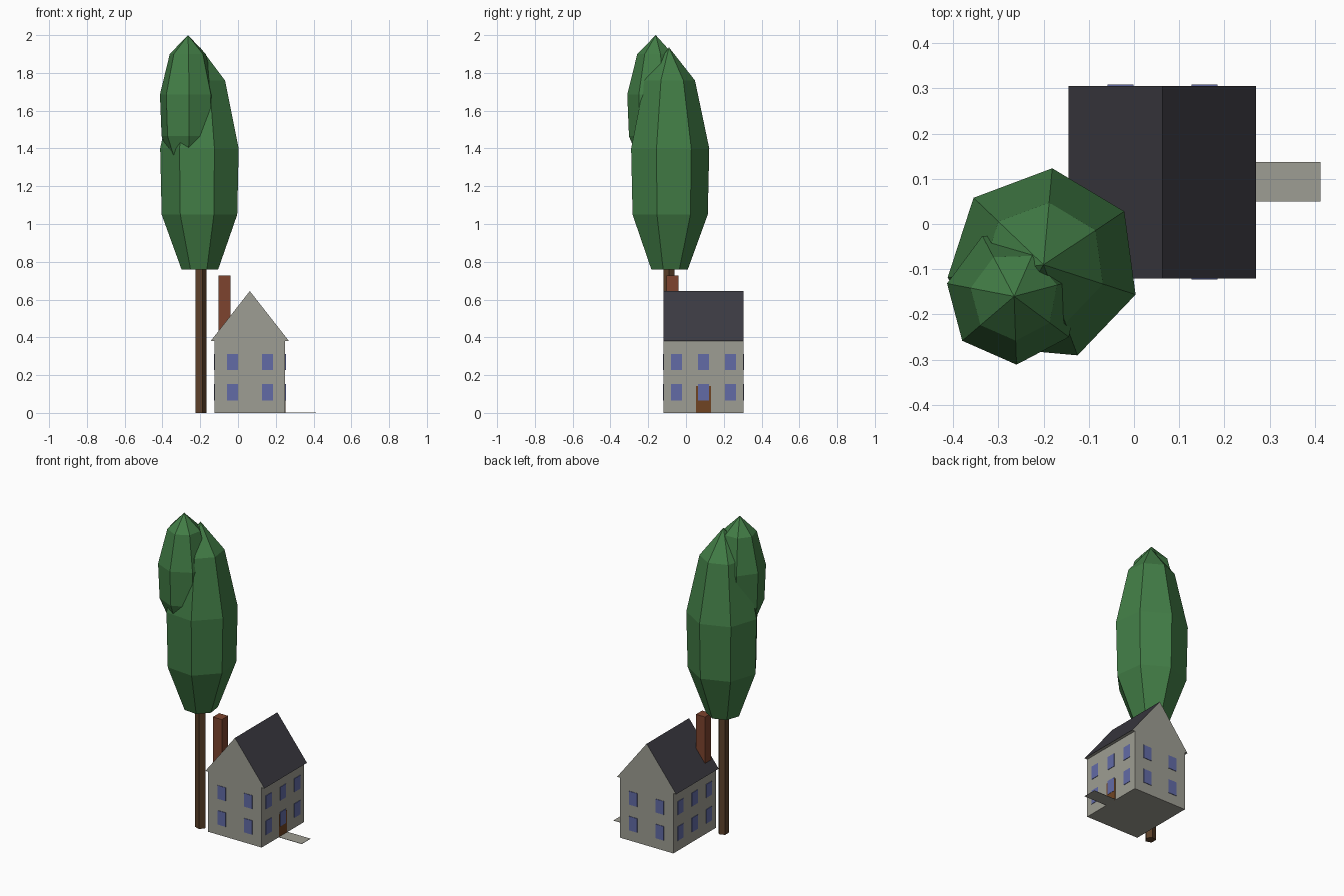
import bpy, bmesh, math
from mathutils import Vector

if "Cube" in bpy.data.objects:
    bpy.data.objects.remove(bpy.data.objects["Cube"])


def srgb(r, g, b):
    return tuple(((c / 255 + 0.055) / 1.055) ** 2.4 for c in (r, g, b)) + (1,)


def material(name, *rgb):
    m = bpy.data.materials.new(name)
    m.diffuse_color = srgb(*rgb)
    m.use_nodes = True
    m.node_tree.nodes["Principled BSDF"].inputs["Base Color"].default_value = m.diffuse_color
    return m


STONE = material("grey stone", 158, 157, 147)
SLATE = material("dark slate", 59, 58, 65)
LEAF = material("leaf green", 66, 125, 70)
BARK = material("bark brown", 92, 65, 42)
BRICK = material("red brick", 125, 68, 46)
WOOD = material("door brown", 112, 68, 34)
GLASS = material("window blue", 98, 107, 166)


def finish(name, bm, *mats):
    bmesh.ops.recalc_face_normals(bm, faces=bm.faces[:])
    mesh = bpy.data.meshes.new(name)
    bm.to_mesh(mesh)
    bm.free()
    for m in mats:
        mesh.materials.append(m)
    ob = bpy.data.objects.new(name, mesh)
    bpy.context.collection.objects.link(ob)
    return ob


def add_box(bm, lo, hi):
    lo, hi = Vector(lo), Vector(hi)
    vs = bmesh.ops.create_cube(bm, size=1)["verts"]
    for v in vs:
        v.co = Vector((lo[i] + (v.co[i] + 0.5) * (hi[i] - lo[i]) for i in range(3)))


def box(name, lo, hi, mat):
    bm = bmesh.new()
    add_box(bm, lo, hi)
    return finish(name, bm, mat)


def turned(name, centre, sides, angle, rings, mat):
    """Faceted solid of rings (radius, z); radius 0 makes a tip."""
    bm = bmesh.new()
    prev = None
    for r, z in rings:
        n = sides if r else 1
        ring = []
        for k in range(n):
            a = math.radians(angle) + math.tau * k / sides
            ring.append(bm.verts.new((centre[0] + r * math.cos(a),
                                      centre[1] + r * math.sin(a), z)))
        if prev is None:
            bm.faces.new(ring[::-1])
        else:
            for k in range(sides):
                j = (k + 1) % sides
                top = [ring[0]] if n == 1 else [ring[j], ring[k]]
                bm.faces.new([prev[k], prev[j]] + top)
        prev = ring
    if len(prev) > 1:
        bm.faces.new(prev)
    return finish(name, bm, mat)


# House: gabled profile with small eaves, extruded front to back
X0, X1, Y0, Y1 = -0.125, 0.25, -0.12, 0.305
profile = [(X0, 0), (X1, 0), (X1, 0.38), (0.27, 0.38),
           (0.0625, 0.645), (-0.145, 0.38), (X0, 0.38)]
bm = bmesh.new()
front = bm.faces.new([bm.verts.new((x, Y0, z)) for x, z in profile])
ext = bmesh.ops.extrude_face_region(bm, geom=[front], use_keep_orig=True)
for v in ext["geom"]:
    if isinstance(v, bmesh.types.BMVert):
        v.co.y = Y1
house = finish("house", bm, STONE, SLATE)
for p in house.data.polygons:  # upward slopes are slate
    p.material_index = 1 if p.normal.z > 0.3 else 0

# Chimney
box("chimney", (-0.104, -0.104, 0.41), (-0.041, -0.041, 0.727), BRICK)

# Windows: thin plates in two rows on every wall
T = 0.003
ROWS = ((0.065, 0.154), (0.228, 0.313))
bm = bmesh.new()
for z0, z1 in ROWS:
    for x in (-0.03, 0.156):
        for y in (Y0, Y1):
            add_box(bm, (x - 0.029, y - T, z0), (x + 0.029, y + T, z1))
    for y in (-0.051, 0.0925, 0.235):
        for x in (X0, X1):
            add_box(bm, (x - T, y - 0.029, z0), (x + T, y + 0.029, z1))
finish("windows", bm, GLASS)

# Door and path on the right side
box("door", (X1 - 0.0015, 0.053, 0), (X1 + 0.0015, 0.132, 0.143), WOOD)
box("path", (X1, 0.05, 0), (0.412, 0.137, 0.002), STONE)

# Tree: trunk and two faceted crowns
turned("trunk", (-0.198, -0.09), 5, -72, [(0.032, 0), (0.032, 0.85)], BARK)
turned("main_crown", (-0.2, -0.09), 7, -18,
       [(0.1, 0.76), (0.206, 1.05), (0.214, 1.4), (0.138, 1.76), (0, 1.935)], LEAF)
turned("upper_crown", (-0.265, -0.16), 7, 272,
       [(0.07, 1.29), (0.142, 1.465), (0.151, 1.685), (0.098, 1.9), (0, 2.0)], LEAF)
